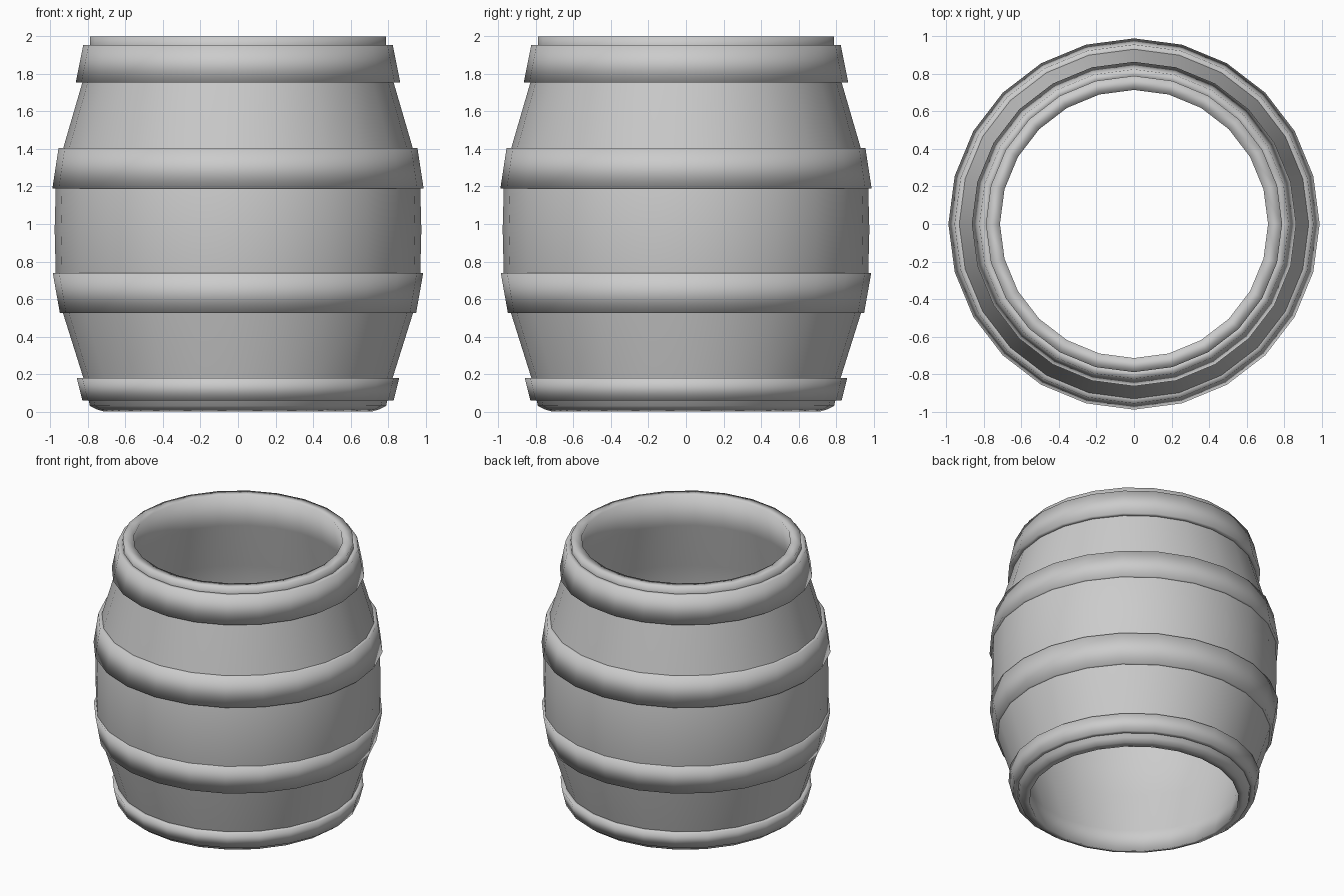
import bpy
import bmesh
from math import sin, cos, tau

if "Cube" in bpy.data.objects:
    bpy.data.objects.remove(bpy.data.objects["Cube"])

SIDES = 24


def lathe(name, profile):
    """Revolve a closed (radius, z) outline around z; smooth shaded."""
    bm = bmesh.new()
    rings = []
    for i in range(SIDES):
        a = tau * i / SIDES
        rings.append([bm.verts.new((r * cos(a), r * sin(a), z)) for r, z in profile])
    n = len(profile)
    for i in range(SIDES):
        a, b = rings[i], rings[(i + 1) % SIDES]
        for j in range(n):
            k = (j + 1) % n
            bm.faces.new((a[j], b[j], b[k], a[k]))
    bmesh.ops.recalc_face_normals(bm, faces=bm.faces[:])
    for f in bm.faces:
        f.smooth = True
    mesh = bpy.data.meshes.new(name)
    bm.to_mesh(mesh)
    bm.free()
    obj = bpy.data.objects.new(name, mesh)
    bpy.context.collection.objects.link(obj)
    return obj


# Staved body: bulging open tube with a wall of even thickness
outer = [(0.75, 0.01), (0.79, 0.03), (0.825, 0.18), (0.932, 0.52), (0.972, 0.74),
         (0.978, 0.97), (0.972, 1.19), (0.932, 1.405), (0.83, 1.755),
         (0.79, 1.955), (0.79, 2.0)]
inner = [(0.715, 2.0), (0.755, 1.755), (0.855, 1.405), (0.895, 1.19), (0.90, 0.97),
         (0.895, 0.74), (0.855, 0.52), (0.75, 0.18), (0.715, 0.0)]
lathe("barrel_body", outer + inner)

# Hoops: (bottom radius, bottom z, top radius, top z)
hoops = {
    "hoop_bottom": (0.83, 0.06, 0.86, 0.18),
    "hoop_lower": (0.95, 0.525, 0.988, 0.74),
    "hoop_upper": (0.99, 1.19, 0.957, 1.405),
    "hoop_top": (0.865, 1.755, 0.825, 1.955),
}
for name, (r0, z0, r1, z1) in hoops.items():
    t = 0.05
    lathe(name, [(r0, z0), (r1, z1), (r1 - t, z1), (r0 - t, z0)])
